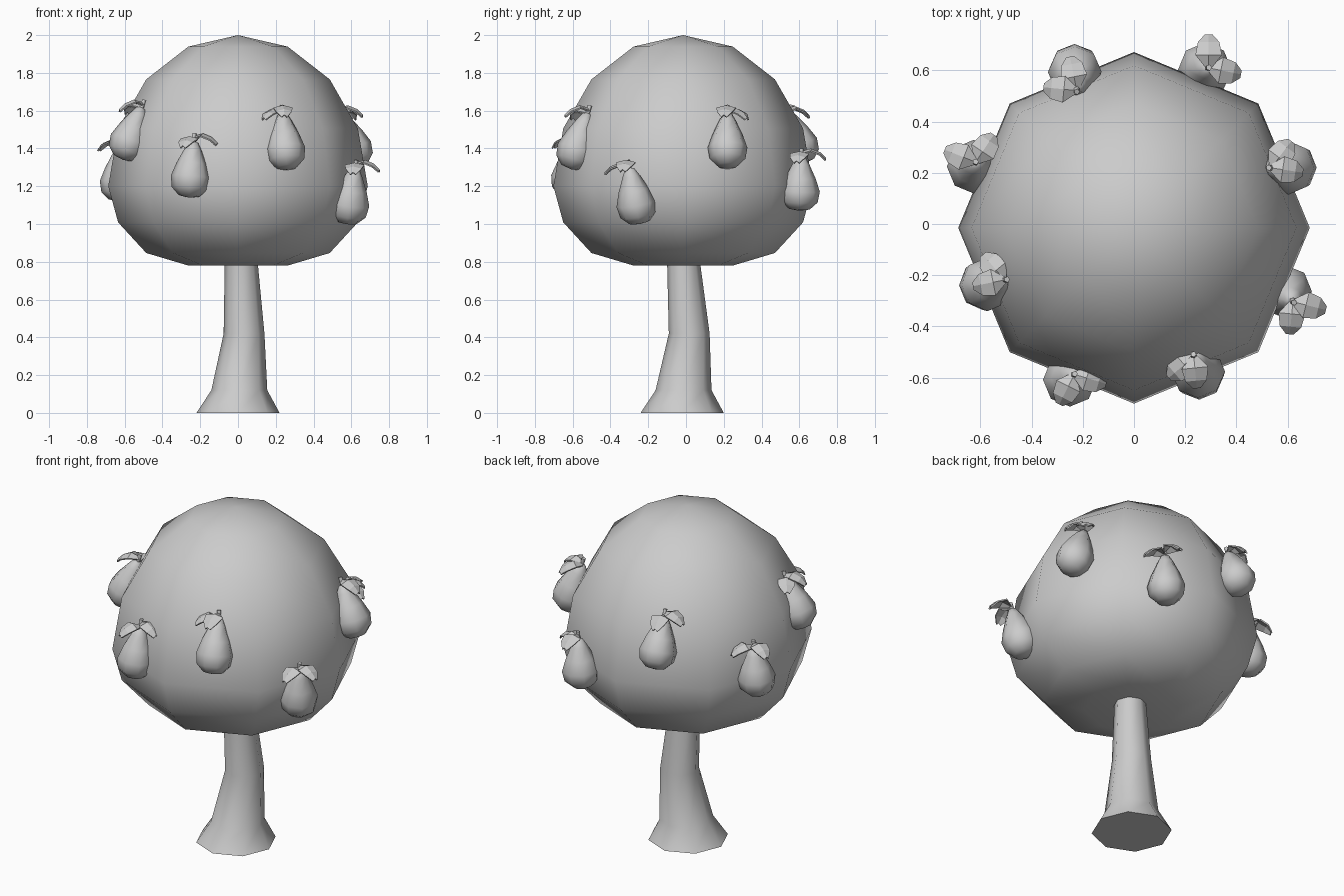
import bpy, bmesh, math
from mathutils import Vector

if "Cube" in bpy.data.objects:
    bpy.data.objects.remove(bpy.data.objects["Cube"], do_unlink=True)

grey = bpy.data.materials.new("plain_grey")
grey.use_nodes = True
grey.diffuse_color = (0.6, 0.6, 0.6, 1)
grey.node_tree.nodes["Principled BSDF"].inputs["Base Color"].default_value = (0.6, 0.6, 0.6, 1)


def finish(name, bm, smooth=True):
    """Turn a bmesh into an object with shading and material."""
    bmesh.ops.recalc_face_normals(bm, faces=bm.faces)
    for f in bm.faces:
        f.smooth = smooth and len(f.verts) < 5
    mesh = bpy.data.meshes.new(name)
    bm.to_mesh(mesh)
    bm.free()
    mesh.materials.append(grey)
    ob = bpy.data.objects.new(name, mesh)
    bpy.context.collection.objects.link(ob)
    return ob


def loft(name, rings, axis=Vector((0, 0, 1)), sides=8):
    """Skin rings of (centre, radius); zero radius at an end makes a pole."""
    bm = bmesh.new()
    turn = Vector((0, 0, 1)).rotation_difference(axis)
    loops = []
    for centre, r in rings:
        n = sides if r > 0 else 1
        loops.append([bm.verts.new(Vector(centre) + turn @ Vector(
            (r * math.cos(math.tau * i / sides), r * math.sin(math.tau * i / sides), 0)))
            for i in range(n)])
    for a, b in zip(loops, loops[1:]):
        for i in range(sides):
            j = (i + 1) % sides
            if len(a) == 1:
                bm.faces.new((a[0], b[j], b[i]))
            elif len(b) == 1:
                bm.faces.new((a[i], a[j], b[0]))
            else:
                bm.faces.new((a[i], a[j], b[j], b[i]))
    for end in (loops[0], loops[-1]):
        if len(end) > 1:
            bm.faces.new(end)
    return finish(name, bm)


def leaf(name, root, heading):
    """A folded leaf that rises from the stalk and droops at its tip."""
    out = Vector((heading[0], heading[1], 0)).normalized()
    side = Vector((-out.y, out.x, 0))
    bm = bmesh.new()
    rows = []
    for reach, half, lift in ((0, 0.012, 0), (0.05, 0.052, 0.015),
                              (0.1, 0.042, -0.005), (0.13, 0.015, -0.035)):
        rows.append([bm.verts.new(root + out * reach + side * half * s
                                  + Vector((0, 0, lift - 0.012 * abs(s)))) for s in (-1, 0, 1)])
    for a, b in zip(rows, rows[1:]):
        for i in range(2):
            bm.faces.new((a[i], a[i + 1], b[i + 1], b[i]))
    ob = finish(name, bm, False)
    ob.modifiers.new("thickness", "SOLIDIFY").thickness = 0.008


# Flared, gently bent trunk
loft("trunk", [((0, -0.02, 0), 0.22), ((0.007, -0.013, 0.12), 0.148),
               ((0.032, 0.017, 0.42), 0.108), ((0.017, -0.013, 0.8), 0.087),
               ((0.017, -0.013, 0.95), 0.08)])

# Round crown: tall upper half, shallow lower half with a slight hollow
crown = []
for k in range(9):
    a = math.pi * k / 8
    h = math.cos(a)
    z = 1.2 + h * (0.8 if h > 0 else 0.5)
    if k == 7:
        z = 0.78
    if k == 8:
        z = 0.8
    crown.append(((0, -0.015, z), 0.687 * math.sin(a) if 0 < k < 8 else 0))
loft("crown", crown)

# Fruit: bottom point, top point, headings of the two leaves
fruits = [
    ((-0.26, -0.62, 1.14), (-0.235, -0.59, 1.44), (1, -0.3), (-0.5, -1)),
    ((0.26, -0.61, 1.29), (0.235, -0.52, 1.59), (0.1, -1), (-0.7, -0.6)),
    ((0.575, -0.245, 1.0), (0.62, -0.3, 1.3), (1, -0.25), (-0.1, -1)),
    ((0.64, 0.22, 1.3), (0.54, 0.22, 1.59), (1, -0.15), (0.6, 0.8)),
    ((0.27, 0.6, 1.07), (0.29, 0.61, 1.36), (0, 1), (1, -0.2)),
    ((-0.235, 0.63, 1.32), (-0.225, 0.53, 1.6), (-1, 0.1), (-0.2, 1)),
    ((-0.63, 0.215, 1.12), (-0.62, 0.24, 1.41), (-1, 0.4), (0.4, 0.6)),
    ((-0.61, -0.245, 1.34), (-0.51, -0.22, 1.62), (-1, -0.2), (-0.5, 0.6)),
]
profile = ((0, 0), (0.03, 0.055), (0.16, 0.095), (0.36, 0.105),
           (0.6, 0.08), (0.85, 0.045), (0.97, 0.025), (1, 0))
for n, (low, high, first, second) in enumerate(fruits, 1):
    low, high = Vector(low), Vector(high)
    axis = (high - low).normalized()
    loft(f"fruit_{n}", [(low.lerp(high, t), r) for t, r in profile], axis)
    loft(f"stalk_{n}", [(high - axis * 0.02, 0.012), (high + axis * 0.04, 0.012)], axis, 5)
    leaf(f"leaf_{n}_a", high + axis * 0.025, first)
    leaf(f"leaf_{n}_b", high + axis * 0.01, second)
